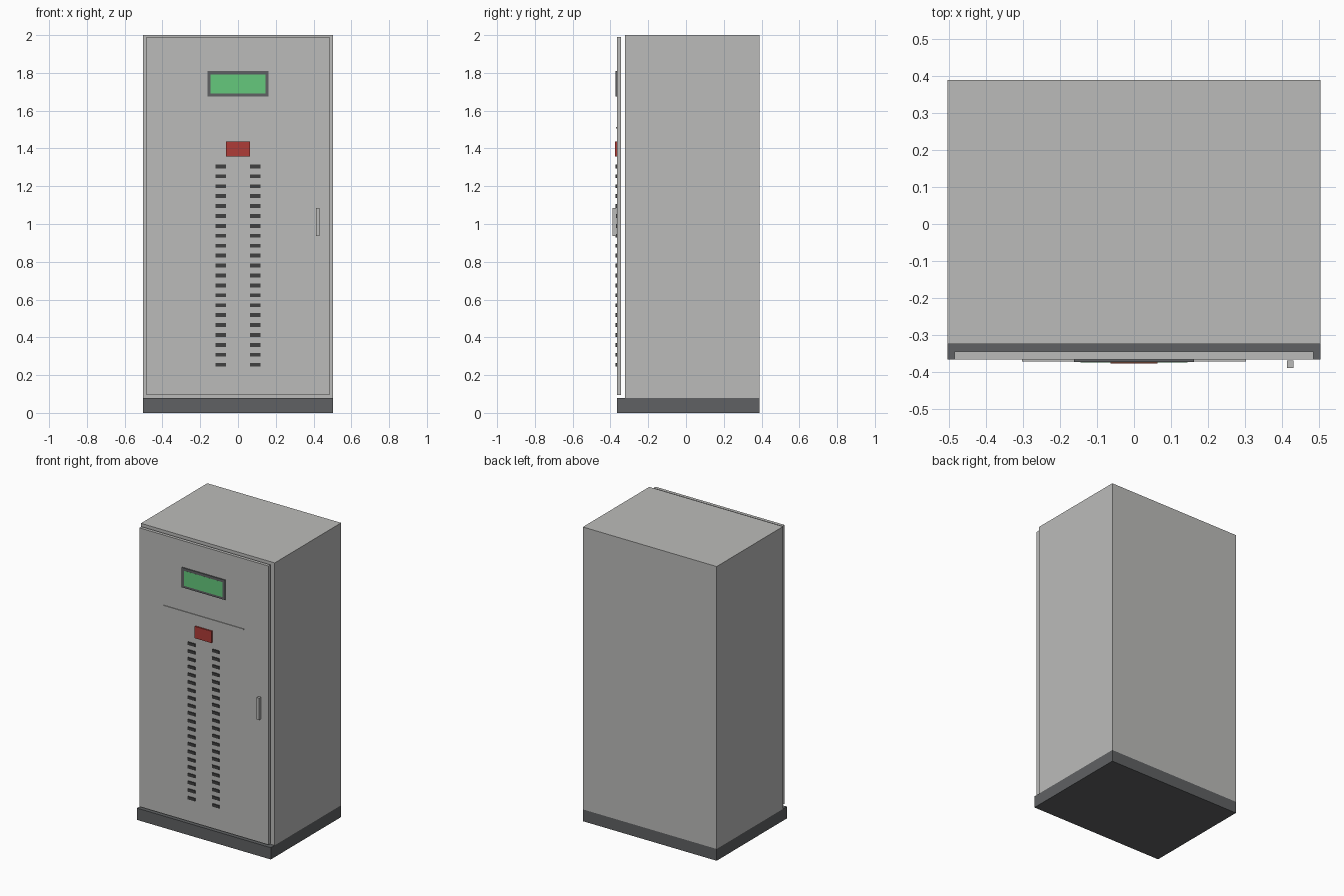
import bpy
import bmesh

if "Cube" in bpy.data.objects:
    bpy.data.objects.remove(bpy.data.objects["Cube"])


def material(name, rgb):
    m = bpy.data.materials.new(name)
    m.diffuse_color = (*rgb, 1.0)
    m.use_nodes = True
    m.node_tree.nodes["Principled BSDF"].inputs["Base Color"].default_value = m.diffuse_color
    return m


GREY = material("light grey", (0.50, 0.50, 0.49))
DARK = material("dark grey", (0.115, 0.12, 0.125))
BLACK = material("slot charcoal", (0.05, 0.05, 0.05))
GREEN = material("screen green", (0.13, 0.58, 0.20))
RED = material("label red", (0.43, 0.045, 0.038))


def add_box(bm, x, y, z):
    """Add a box spanning the (low, high) pairs x, y, z."""
    verts = bmesh.ops.create_cube(bm, size=1)["verts"]
    for v in verts:
        for i, (lo, hi) in enumerate((x, y, z)):
            v.co[i] = lo if v.co[i] < 0 else hi


def boxes(name, mat, *spans):
    bm = bmesh.new()
    for span in spans:
        add_box(bm, *span)
    mesh = bpy.data.meshes.new(name)
    bm.to_mesh(mesh)
    bm.free()
    mesh.materials.append(mat)
    obj = bpy.data.objects.new(name, mesh)
    bpy.context.collection.objects.link(obj)
    return obj


FRONT = -0.366  # front plane of the door

# Plinth, cabinet body and door standing slightly off the body
boxes("plinth", DARK, ((-0.503, 0.503), (FRONT, 0.389), (0, 0.08)))
boxes("cabinet_body", GREY, ((-0.503, 0.503), (-0.324, 0.389), (0.08, 2.0)))
boxes("door", GREY, ((-0.485, 0.485), (FRONT, -0.344), (0.095, 1.99)))

# Display: four frame bars around a green screen
fy = (-0.373, FRONT)
boxes("display_frame", DARK,
      ((-0.162, -0.145), fy, (1.675, 1.81)),
      ((0.145, 0.162), fy, (1.675, 1.81)),
      ((-0.145, 0.145), fy, (1.675, 1.69)),
      ((-0.145, 0.145), fy, (1.792, 1.81)))
boxes("display_screen", GREEN, ((-0.145, 0.145), (-0.3735, FRONT), (1.69, 1.792)))

# Thin trim ledge and red label plate
boxes("trim_ledge", GREY, ((-0.302, 0.302), (-0.371, FRONT), (1.506, 1.514)))
boxes("red_label", RED, ((-0.063, 0.063), (-0.376, FRONT), (1.357, 1.437)))

# Two mirrored columns of breaker slots
rows = [0.255 + 0.0525 * i for i in range(21)]
boxes("breaker_slots", BLACK,
      *[(tuple(sorted((s * 0.064, s * 0.118))), (-0.372, FRONT), (z - 0.01, z + 0.01))
        for s in (-1, 1) for z in rows])

# Door handle
boxes("door_handle", GREY, ((0.413, 0.431), (-0.389, -0.368), (0.936, 1.086)))
